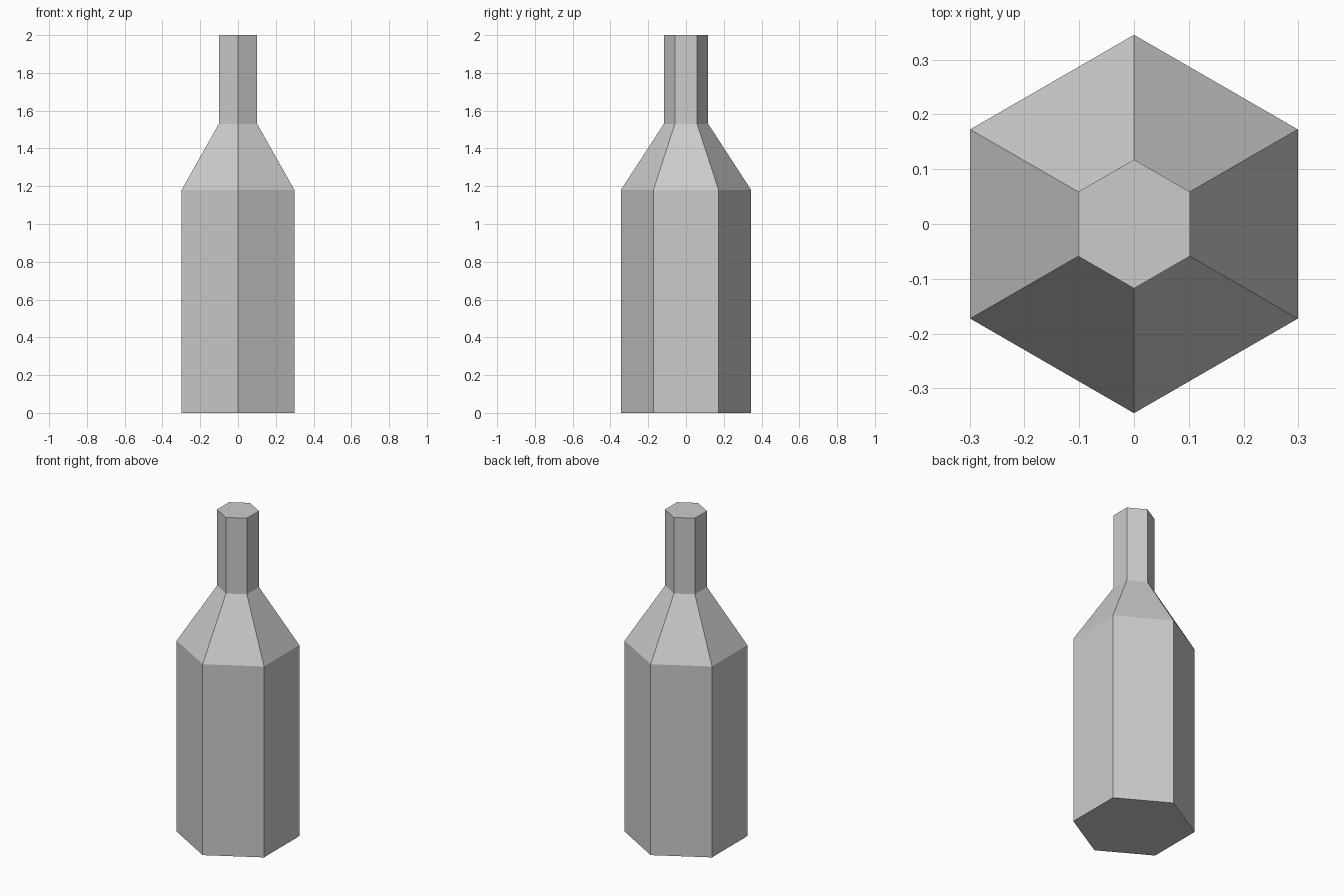
import bpy
import bmesh
from math import cos, sin, radians

if "Cube" in bpy.data.objects:
    bpy.data.objects.remove(bpy.data.objects["Cube"])

SIDES = 6
# Profile from base to mouth: (corner radius, height)
PROFILE = [(0.345, 0.0), (0.345, 1.18), (0.1175, 1.53), (0.1175, 2.0)]


def lathe(name, profile, sides, start_deg):
    """Closed, flat-faced solid made by stacking polygon rings."""
    bm = bmesh.new()
    angles = [radians(start_deg + 360 * i / sides) for i in range(sides)]
    rings = [[bm.verts.new((r * cos(a), r * sin(a), z)) for a in angles]
             for r, z in profile]
    for low, high in zip(rings, rings[1:]):
        for i in range(sides):
            j = (i + 1) % sides
            bm.faces.new((low[i], low[j], high[j], high[i]))
    bm.faces.new(rings[0][::-1])
    bm.faces.new(rings[-1])
    mesh = bpy.data.meshes.new(name)
    bm.to_mesh(mesh)
    bm.free()
    obj = bpy.data.objects.new(name, mesh)
    bpy.context.collection.objects.link(obj)
    return obj


# Bottle: body, sloped shoulder and neck, with a corner facing the front
lathe("bottle", PROFILE, SIDES, 90)
